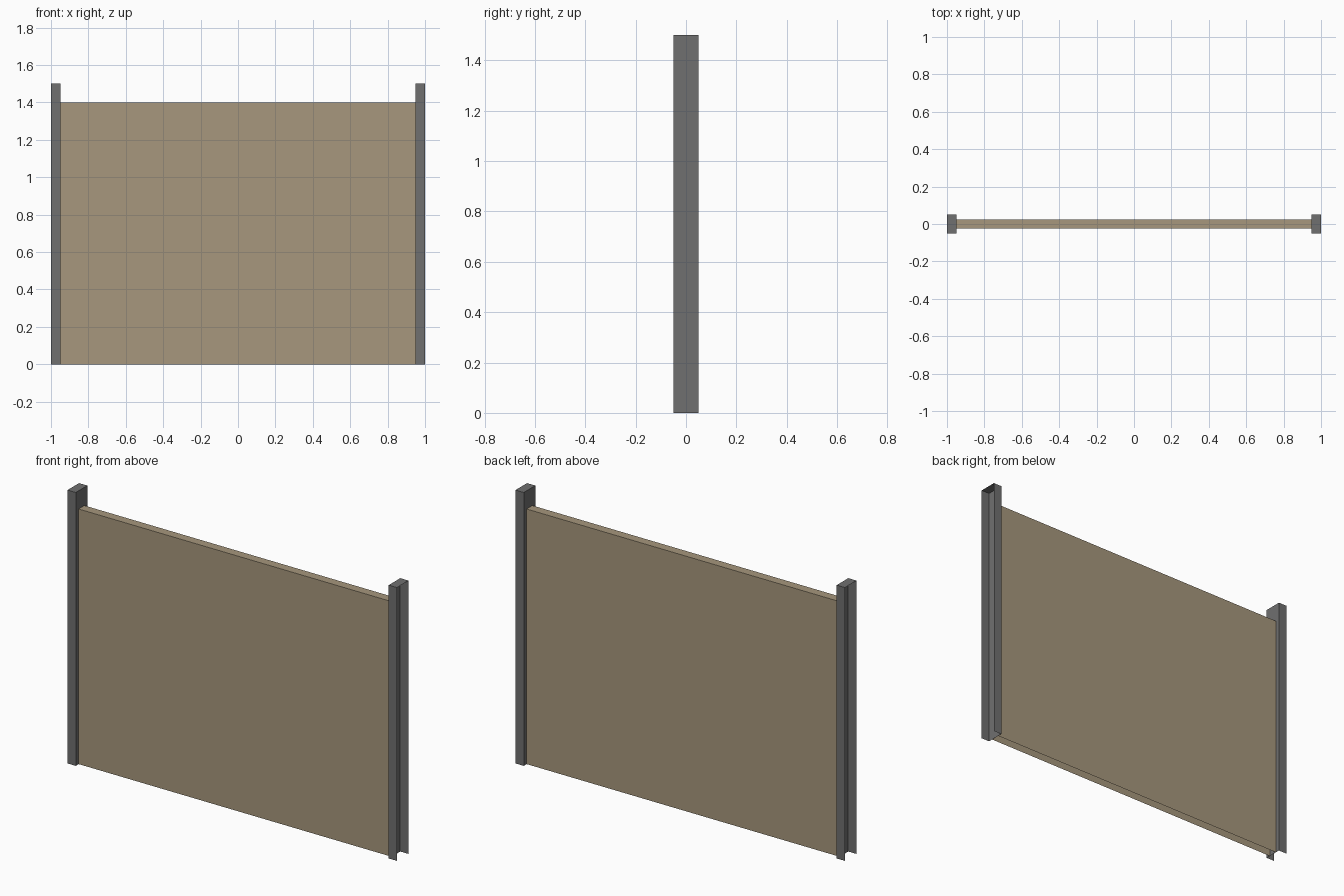
import bpy, bmesh

if "Cube" in bpy.data.objects:
    bpy.data.objects.remove(bpy.data.objects["Cube"])


def material(name, rgb):
    m = bpy.data.materials.new(name)
    m.diffuse_color = (*rgb, 1.0)
    m.use_nodes = True
    m.node_tree.nodes["Principled BSDF"].inputs["Base Color"].default_value = m.diffuse_color
    return m


def open_box(name, lo, hi, mat, open_sides):
    """Box between two corners, with the faces along the given normals left open."""
    bm = bmesh.new()
    bmesh.ops.create_cube(bm, size=1.0)
    for v in bm.verts:
        v.co = [l + (c + 0.5) * (h - l) for c, l, h in zip(v.co, lo, hi)]
    bm.normal_update()
    gone = [f for f in bm.faces
            if any(sum(a * b for a, b in zip(f.normal, s)) > 0.9 for s in open_sides)]
    bmesh.ops.delete(bm, geom=gone, context='FACES')
    me = bpy.data.meshes.new(name)
    bm.to_mesh(me)
    bm.free()
    me.materials.append(mat)
    ob = bpy.data.objects.new(name, me)
    bpy.context.collection.objects.link(ob)
    return ob


grey = material("dark grey metal", (0.16, 0.16, 0.16))
tan = material("tan board", (0.385, 0.31, 0.205))

# Board: open where it meets the posts and the ground
open_box("wall_panel", (-0.95, -0.025, 0), (0.95, 0.025, 1.4), tan,
         [(1, 0, 0), (-1, 0, 0), (0, 0, -1)])

# Thin channel posts: capped on top, open outwards and below
for side, label in ((-1, "left"), (1, "right")):
    x0, x1 = sorted((0.95 * side, 1.0 * side))
    open_box(label + "_post", (x0, -0.05, 0), (x1, 0.05, 1.5), grey,
             [(side, 0, 0), (0, 0, -1)])
